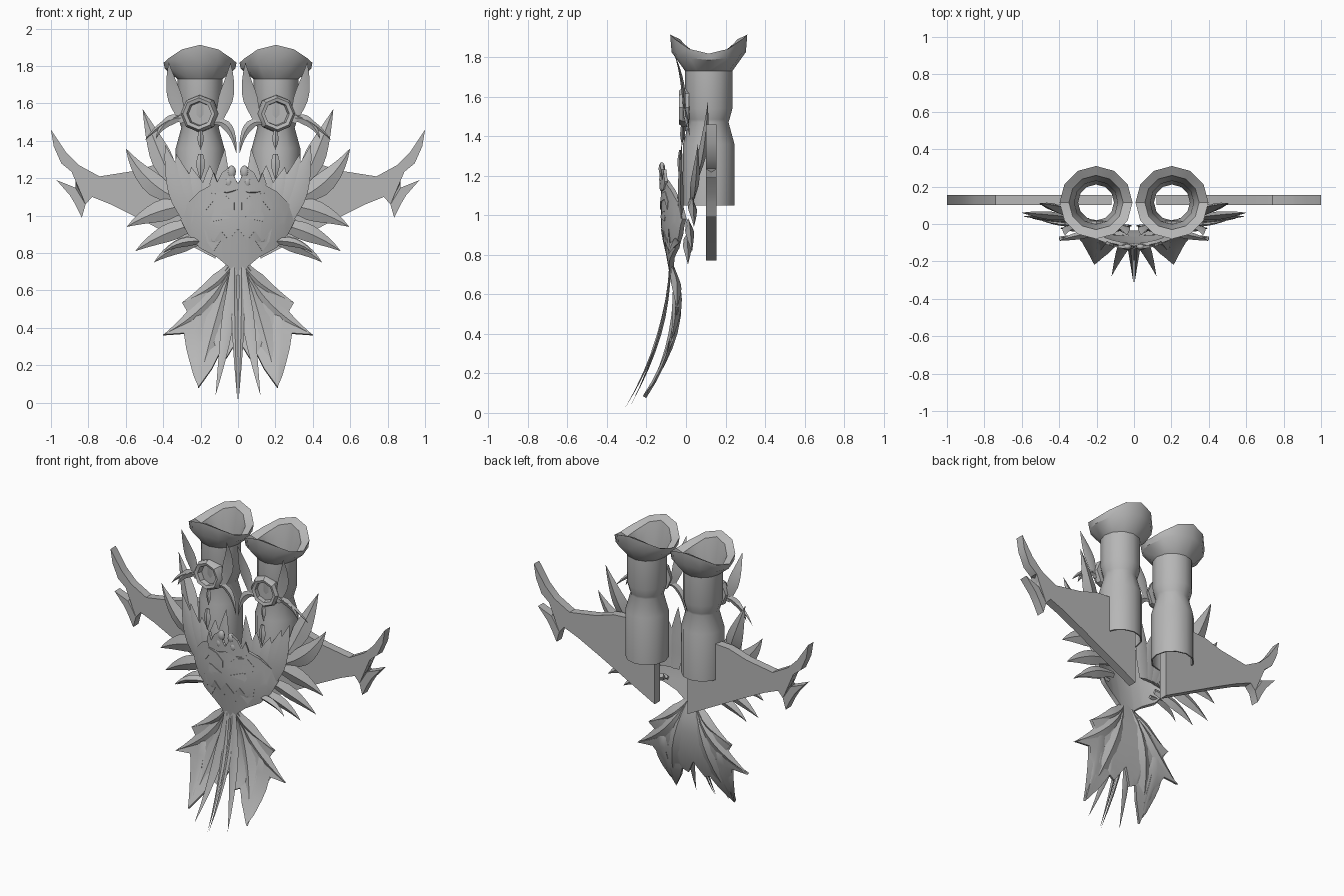
import bpy, bmesh, math
from mathutils import Vector

grey = bpy.data.materials.new("mid grey")
grey.diffuse_color = (0.47, 0.47, 0.47, 1)


def finish(name, bm, mirror=True, thick=0.0, angle=35):
    me = bpy.data.meshes.new(name)
    bm.to_mesh(me)
    bm.free()
    me.materials.append(grey)
    ob = bpy.data.objects.new(name, me)
    bpy.context.collection.objects.link(ob)
    bpy.ops.object.select_all(action='DESELECT')
    ob.select_set(True)
    bpy.context.view_layer.objects.active = ob
    bpy.ops.object.shade_smooth_by_angle(angle=math.radians(angle))
    if mirror:
        ob.modifiers.new("Mirror", 'MIRROR')
    if thick:
        s = ob.modifiers.new("Thickness", 'SOLIDIFY')
        s.thickness, s.offset = thick, 0
        e = ob.modifiers.new("Crisp edges", 'EDGE_SPLIT')
        e.split_angle = math.radians(angle)
    return ob


def plate(name, outline, ymap, thick, xs=(), zs=()):
    """Flat x/z outline, cut into strips and bent by ymap(x, z)."""
    bm = bmesh.new()
    f = bm.faces.new([bm.verts.new((x, 0, z)) for x, z in outline])
    bmesh.ops.triangulate(bm, faces=[f])
    for vals, axis in ((xs, 0), (zs, 2)):
        for v in vals:
            co, no = [0, 0, 0], [0, 0, 0]
            co[axis], no[axis] = v, 1
            bmesh.ops.bisect_plane(bm, geom=bm.verts[:] + bm.edges[:] + bm.faces[:],
                                   plane_co=co, plane_no=no)
    for v in bm.verts:
        v.co.y = ymap(v.co.x, v.co.z)
    bmesh.ops.recalc_face_normals(bm, faces=bm.faces[:])
    return finish(name, bm, True, thick)


def leaf(name, a, b, c, width, thick, ymap=None, mirror=True, base=0.5, n=8):
    """Pointed blade with a ridged section along the curve a, b, c."""
    a, b, c = Vector(a), Vector(b), Vector(c)
    bm = bmesh.new()
    rings = []
    for i in range(n):
        t = i / n
        p = a * (1 - t) ** 2 + b * 2 * t * (1 - t) + c * t * t
        d = (b - a) * (1 - t) + (c - b) * t
        side = Vector((d.z, 0, -d.x)).normalized()
        k = base + (1 - base) * t / 0.4 if t < 0.4 else 1 - ((t - 0.4) / 0.6) ** 1.4
        if ymap:
            p.y += ymap(p.x, p.z)
        h = Vector((0, thick * k / 2, 0))
        s = side * width * k / 2
        rings.append([bm.verts.new(q) for q in (p - s, p - h, p + s, p + h)])
    if ymap:
        c.y += ymap(c.x, c.z)
    tip = bm.verts.new(c)
    for r, q in zip(rings, rings[1:]):
        for j in range(4):
            bm.faces.new((r[j], r[(j + 1) % 4], q[(j + 1) % 4], q[j]))
    for j in range(4):
        bm.faces.new((rings[-1][j], rings[-1][(j + 1) % 4], tip))
    bm.faces.new(rings[0])
    bmesh.ops.recalc_face_normals(bm, faces=bm.faces[:])
    return finish(name, bm, mirror)


def lathe(name, rows, sides, place, angle=35):
    """Rows are (radius, height, wave); place maps local to world."""
    bm = bmesh.new()
    rings = []
    for r, z, w in rows:
        if r == 0:
            rings.append([bm.verts.new(place(0, 0, z))] * sides)
            continue
        rings.append([bm.verts.new(place(r * math.sin(u), -r * math.cos(u), z + w * math.cos(2 * u)))
                      for u in (2 * math.pi * j / sides for j in range(sides))])
    if rows[0][0]:
        rings.append(rings[0])
    for p, q in zip(rings, rings[1:]):
        for j in range(sides):
            k = (j + 1) % sides
            bm.faces.new(list(dict.fromkeys((p[j], p[k], q[k], q[j]))))
    bmesh.ops.recalc_face_normals(bm, faces=bm.faces[:])
    return finish(name, bm, angle=angle)


# open tube boosters with a wavy flared mouth
lathe("booster", [(0.122, 1.05, 0), (0.13, 1.05, 0), (0.13, 1.36, 0), (0.1, 1.47, 0),
                  (0.105, 1.485, 0), (0.12, 1.54, 0), (0.12, 1.73, 0), (0.188, 1.805, 0.02),
                  (0.195, 1.865, 0.048), (0.145, 1.845, 0.045), (0.116, 1.73, 0), (0.114, 1.54, 0),
                  (0.096, 1.475, 0), (0.122, 1.36, 0)], 12,
      lambda x, y, z: (0.203 + x, 0.115 + y, z))

# octagonal rings on the booster fronts
lathe("front_ring", [(0, 0.0, 0), (0.062, 0.0, 0), (0.066, 0.03, 0), (0.085, 0.036, 0),
                     (0.1, 0.015, 0), (0.1, -0.015, 0), (0, -0.02, 0)], 8,
      lambda x, y, z: (0.203 + x + 0.2 * z, 0.0 - z, 1.545 + y))

# wings with clawed ends
plate("wing", [(0.12, 1.3), (0.42, 1.28), (0.55, 1.24), (0.74, 1.21), (0.85, 1.27), (0.92, 1.34),
               (1.0, 1.46), (0.985, 1.37), (0.945, 1.28), (0.89, 1.235), (0.87, 1.2), (0.8, 1.21),
               (0.785, 1.15), (0.84, 1.135), (0.87, 1.15), (0.97, 1.19), (0.9, 1.11), (0.87, 1.06),
               (0.835, 0.99), (0.815, 1.06), (0.78, 1.1), (0.68, 1.06), (0.52, 0.98), (0.12, 0.77)],
      lambda x, z: 0.128, 0.055)

# side feathers: base, bend, tip, width
for i, (a, b, c, w) in enumerate([
        ((0.34, 0.04, 1.16), (0.42, 0.1, 1.32), (0.51, 0.11, 1.57), 0.12),
        ((0.3, 0.03, 1.08), (0.5, 0.05, 1.16), (0.6, 0.06, 1.36), 0.12),
        ((0.24, 0.02, 1.06), (0.44, 0.04, 1.04), (0.595, 0.04, 0.94), 0.12),
        ((0.2, 0.01, 0.96), (0.40, 0.02, 0.92), (0.55, 0.03, 0.81), 0.10),
        ((0.16, 0.0, 0.88), (0.34, 0.01, 0.85), (0.45, 0.01, 0.75), 0.08),
        ((0.16, -0.04, 0.86), (0.32, -0.06, 0.88), (0.40, -0.09, 0.80), 0.05)]):
    leaf(f"side_feather_{i}", a, b, c, w, 0.045)

# fan of flat plates behind the mask
for i, (x, z, w) in enumerate([(0.39, 1.38, 0.13), (0.33, 1.33, 0.13), (0.25, 1.26, 0.13),
                               (0.15, 1.27, 0.12), (0.07, 1.36, 0.11)]):
    leaf(f"fan_plate_{i}", (0.08 + x * 0.35, -0.02, 0.95), (x * 0.75 + 0.04, -0.035, 1.13),
         (x, -0.02, z), w, 0.03, base=0.8)

# blades and hooks around the rings, pendants below
leaf("outer_blade", (0.29, -0.01, 1.5), (0.36, 0.0, 1.66), (0.37, -0.06, 1.82), 0.08, 0.02)
leaf("inner_blade", (0.11, -0.01, 1.5), (0.04, 0.0, 1.66), (0.04, -0.06, 1.82), 0.08, 0.02)
leaf("outer_hook", (0.28, -0.01, 1.52), (0.39, 0.0, 1.54), (0.44, 0.0, 1.41), 0.055, 0.02)
leaf("outer_barb", (0.3, -0.01, 1.54), (0.42, 0.0, 1.5), (0.5, 0.02, 1.4), 0.03, 0.02)
leaf("inner_hook", (0.13, -0.01, 1.5), (0.03, -0.01, 1.52), (0.008, -0.01, 1.33), 0.05, 0.02)
leaf("upper_pendant", (0.2, -0.02, 1.46), (0.2, -0.02, 1.4), (0.2, -0.02, 1.35), 0.035, 0.02)
leaf("lower_pendant", (0.2, -0.03, 1.33), (0.2, -0.035, 1.27), (0.2, -0.035, 1.19), 0.05, 0.02)


# domed mask
def dome(x, z):
    return -0.115 + 1.2 * x * x + 0.18 * max(0, 0.95 - z)


XS = (0.06, 0.12, 0.18, 0.24)
plate("mask", [(0, 0.68), (0.05, 0.73), (0.11, 0.78), (0.2, 0.83), (0.26, 0.9), (0.3, 0.98),
               (0.27, 1.06), (0.2, 1.13), (0.13, 1.17), (0.06, 1.19), (0, 1.17)],
      dome, 0.025, XS, (0.75, 0.85, 0.95, 1.05, 1.13))


def raised(x, z):
    return dome(x, z) - 0.012


# relief on the mask: crown, brows, eyes, zigzag mouth
plate("crown", [(0, 1.14), (0.06, 1.12), (0.13, 1.13), (0.15, 1.17), (0.13, 1.23), (0.11, 1.18),
                (0.07, 1.18), (0.085, 1.23), (0.045, 1.26), (0.055, 1.2), (0, 1.17)],
      raised, 0.016, XS)
plate("brow", [(0.02, 1.03), (0.07, 1.07), (0.13, 1.08), (0.17, 1.03), (0.18, 1.07), (0.14, 1.12),
               (0.07, 1.11), (0.02, 1.07)], raised, 0.008, XS)
plate("eye", [(0.03, 0.99), (0.13, 0.97), (0.14, 0.99), (0.12, 1.0), (0.13, 1.02), (0.11, 1.02)],
      raised, 0.008, XS)
plate("mouth", [(0, 0.93), (0.05, 0.87), (0.09, 0.92), (0.13, 0.86), (0.18, 0.93), (0.165, 0.86),
                (0.13, 0.81), (0.09, 0.87), (0.05, 0.81), (0, 0.87)], raised, 0.008, XS)

# nose beads
for i, (x, z, r) in enumerate([(0.035, 1.235, 0.024), (0.05, 1.18, 0.02), (0.018, 1.17, 0.016)]):
    bm = bmesh.new()
    bmesh.ops.create_uvsphere(bm, u_segments=8, v_segments=6, radius=r)
    for v in bm.verts:
        v.co = (v.co.x + x, v.co.y * 0.7 - 0.122, v.co.z * 1.4 + z)
    finish(f"nose_bead_{i}", bm, angle=60)


# tail fan, curving forward toward the bottom
def sweep(x, z):
    return -0.045 - 0.66 * max(0, 0.58 - z) ** 2 - 0.35 * max(0, z - 0.62) ** 1.2


plate("tail_fan", [(0, 0.76), (0.04, 0.75), (0.1, 0.66), (0.16, 0.595), (0.3, 0.535), (0.195, 0.5),
                   (0.24, 0.44), (0.4, 0.362), (0.29, 0.37), (0.195, 0.36), (0.19, 0.22),
                   (0.212, 0.08), (0.14, 0.18), (0.1, 0.26), (0.06, 0.24), (0, 0.34)],
      sweep, 0.02, (), (0.15, 0.23, 0.3, 0.38, 0.46, 0.54, 0.62, 0.7))
for i, (b, c, w) in enumerate([((0.1, 0, 0.62), (0.3, 0, 0.535), 0.09),
                               ((0.14, 0, 0.5), (0.4, 0, 0.362), 0.11),
                               ((0.14, 0, 0.4), (0.212, 0, 0.08), 0.13)]):
    leaf(f"tail_feather_{i}", (0.03, 0, 0.74), b, c, w, 0.05, sweep)


# thin streamers in front of the tail
def front_sweep(x, z):
    return -0.08 - 0.4 * max(0, 0.78 - z) ** 2


for i, (b, c, w) in enumerate([((0.02, 0, 0.4), (0.004, 0.0, 0.02), 0.035),
                               ((0.05, 0, 0.4), (0.12, 0.02, 0.04), 0.07)]):
    leaf(f"tail_streamer_{i}", (0.02, 0, 0.75), b, c, w, 0.018, front_sweep)
